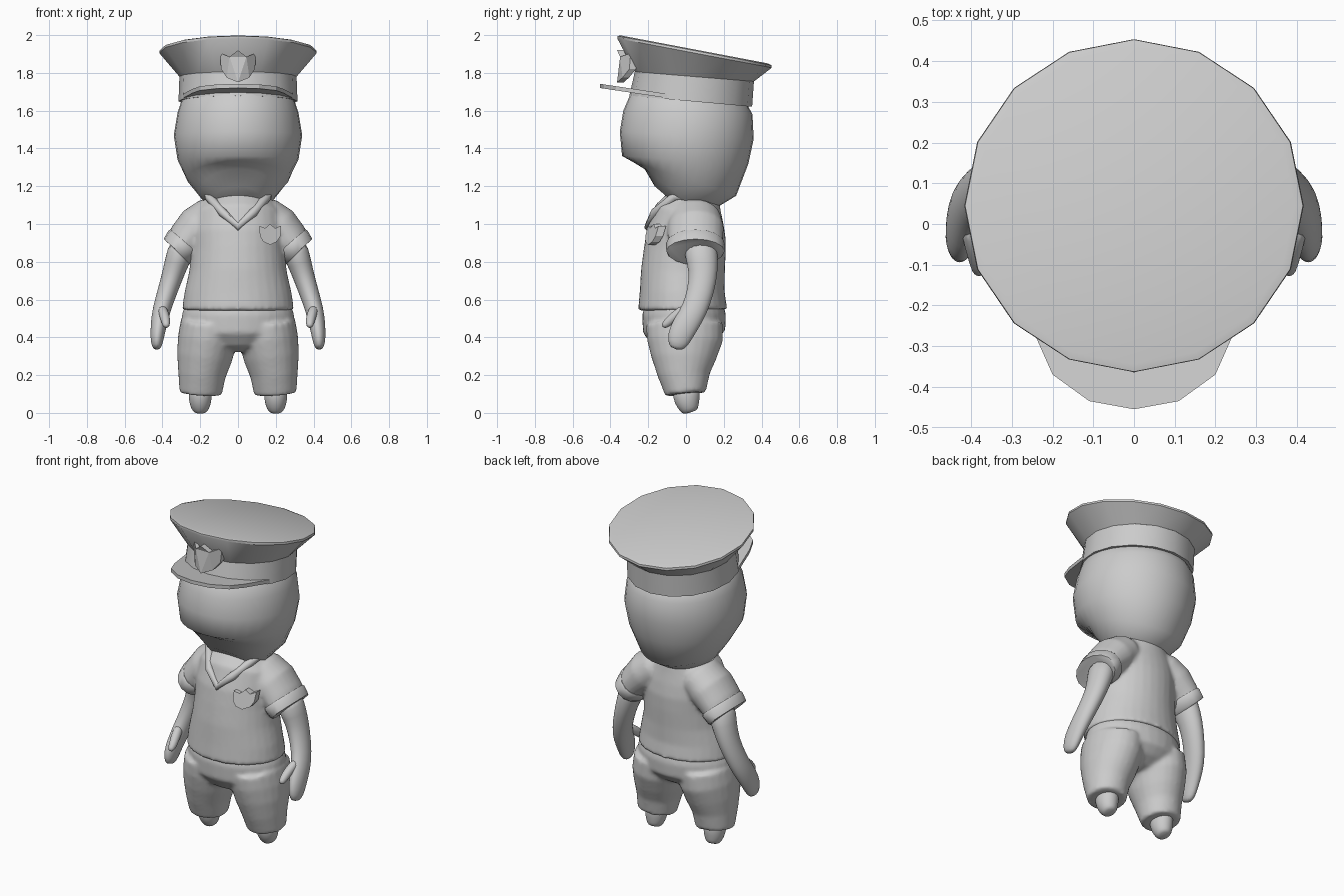
import bpy, bmesh, math
from mathutils import Vector

cube = bpy.data.objects.get("Cube")
if cube:
    bpy.data.objects.remove(cube)

clay = bpy.data.materials.new("clay_grey")
clay.use_nodes = True
clay.diffuse_color = (0.6, 0.6, 0.6, 1)
clay.node_tree.nodes["Principled BSDF"].inputs["Base Color"].default_value = (0.6, 0.6, 0.6, 1)


def finish(name, bm, angle=40):
    bmesh.ops.recalc_face_normals(bm, faces=bm.faces)
    mesh = bpy.data.meshes.new(name)
    bm.to_mesh(mesh)
    bm.free()
    mesh.materials.append(clay)
    mesh.shade_smooth()
    mesh.set_sharp_from_angle(angle=math.radians(angle))
    obj = bpy.data.objects.new(name, mesh)
    bpy.context.scene.collection.objects.link(obj)
    return obj


def loft(bm, rings, n=20, side=1, slopes=None):
    """Skin elliptical rings (x, y, z, half width, half depth) along their path."""
    centres = [Vector(r[:3]) for r in rings]
    loops = []
    for i, (x, y, z, a, b) in enumerate(rings):
        if slopes:
            across, deep = Vector((1, 0, 0)), Vector((0, 1, slopes[i]))
        else:
            t = centres[min(i + 1, len(rings) - 1)] - centres[max(i - 1, 0)]
            across = Vector((0, 1, 0)).cross(t).normalized()
            deep = t.cross(across).normalized()
        loop = []
        for k in range(n):
            ang = math.tau * k / n
            p = centres[i] + across * a * math.cos(ang) + deep * b * math.sin(ang)
            loop.append(bm.verts.new((p.x * side, p.y, p.z)))
        loops.append(loop)
    for low, high in zip(loops, loops[1:]):
        for k in range(n):
            m = (k + 1) % n
            bm.faces.new((low[k], low[m], high[m], high[k]))
    bm.faces.new(loops[0])
    bm.faces.new(loops[-1])


def part(name, rings, n=20, mirror=False, subdiv=0, slopes=None, angle=40):
    bm = bmesh.new()
    loft(bm, rings, n, 1, slopes)
    obj = finish(name, bm, angle)
    if mirror:
        obj.modifiers.new("mirror", 'MIRROR')
    if subdiv:
        obj.modifiers.new("subdivide", 'SUBSURF').levels = subdiv
        obj.modifiers["subdivide"].render_levels = subdiv
    return obj


def blended(name, core, limb):
    """Fuse a central volume and a mirrored pair of limbs into one soft surface."""
    bm = bmesh.new()
    loft(bm, core, 32)
    for side in (1, -1):
        loft(bm, limb, 24, side)
    obj = finish(name, bm)
    remesh = obj.modifiers.new("fuse", 'REMESH')
    remesh.mode = 'VOXEL'
    remesh.voxel_size = 0.012
    remesh.use_smooth_shade = True
    soft = obj.modifiers.new("soften", 'SMOOTH')
    soft.factor, soft.iterations = 0.5, 5
    return obj


def plate(name, outline, offset):
    """Closed outline of points, thickened by an offset vector."""
    bm = bmesh.new()
    face = bm.faces.new([bm.verts.new(p) for p in outline])
    ext = bmesh.ops.extrude_face_region(bm, geom=[face])["geom"]
    verts = [g for g in ext if isinstance(g, bmesh.types.BMVert)]
    bmesh.ops.translate(bm, verts=verts, vec=offset)
    bmesh.ops.triangulate(bm, faces=[f for f in bm.faces if len(f.verts) > 4])
    return finish(name, bm, 20)


def mirrored(half):
    return half + [(-x, z) for x, z in reversed(half) if x > 0]


# Head and neck
part("head", [(0, -.09, 1.135, .12, .10), (0, -.06, 1.17, .20, .20),
              (0, -.01, 1.24, .27, .29), (0, -.004, 1.34, .32, .335),
              (0, .004, 1.47, .34, .355), (0, .01, 1.59, .32, .342),
              (0, .01, 1.68, .29, .30), (0, .02, 1.74, .2, .2)], 32, angle=60)
part("neck", [(0, .05, 1.04, .14, .13), (0, .04, 1.25, .14, .13)])

# Peaked cap: leaning band, flared crown, visor
part("cap_band", [(0, .025, 1.65, .315, .325), (0, .045, 1.785, .31, .315)], 16,
     slopes=(-.09, -.08), angle=30)
part("cap_crown", [(0, .045, 1.78, .31, .315), (0, .045, 1.905, .417, .409),
                   (0, .045, 1.918, .415, .408), (0, .045, 1.924, .395, .39)], 16,
     slopes=(-.08, -.19, -.19, -.19), angle=35)
visor = mirrored([(.29, -.1), (.24, -.28), (.2, -.37), (.11, -.435), (0, -.455)])
plate("cap_visor", [(x, y, 1.742 - .15 * (y + .455)) for x, y in visor], (0, 0, -.022))

# Shield badges on cap and chest
shield = mirrored([(0, .92), (.045, .885), (.095, .905), (.09, .82), (.06, .775), (0, .75)][::-1])
shield = [p for i, p in enumerate(shield) if i == 0 or p != shield[i - 1]]
plate("cap_badge", [(x, -.365 + 8 * x * x, z + 1) for x, z in shield], (0, .035, 0))
plate("chest_badge", [(.17 + x * .6, -.186 + x * .3 + (z - .835) * .18, .945 + (z - .835) * .65)
                      for x, z in shield], (0, .04, 0))

# Shirt with sleeves, cuffs and collar
blended("shirt",
        [(0, -.018, .545, .297, .236), (0, -.02, .64, .283, .225), (0, -.016, .75, .258, .222),
         (0, -.006, .86, .248, .217), (0, .002, .95, .25, .21), (0, .018, 1.05, .235, .188),
         (0, .05, 1.12, .18, .145), (0, .06, 1.155, .14, .12)],
        [(.08, .04, 1.06, .08, .11), (.14, .045, 1.03, .115, .14), (.21, .05, .98, .12, .15),
         (.27, .05, .915, .107, .147), (.305, .05, .87, .095, .145)])
part("sleeve_cuff", [(.278, .05, .902, .105, .15), (.284, .05, .895, .11, .156),
                     (.318, .05, .855, .1, .154), (.322, .05, .851, .094, .148)], 16, mirror=True)

path = [(0, -.198, .985), (.08, -.165, 1.06), (.155, -.06, 1.145),
        (.165, .05, 1.165), (.11, .15, 1.155), (0, .185, 1.15)]
path += [(-x, y, z) for x, y, z in path[-2:0:-1]]
curve = bpy.data.curves.new("collar", 'CURVE')
curve.dimensions = '3D'
curve.bevel_depth = .024
curve.bevel_resolution = 1
spline = curve.splines.new('POLY')
spline.points.add(len(path) - 1)
for point, co in zip(spline.points, path):
    point.co = (*co, 1)
spline.use_cyclic_u = True
curve.materials.append(clay)
bpy.context.scene.collection.objects.link(bpy.data.objects.new("collar", curve))

# Arms and thumbs
part("arm", [(.285, .07, .91, .08, .1), (.327, .09, .79, .064, .082), (.355, .09, .70, .056, .075),
             (.395, .06, .58, .05, .07), (.413, .025, .51, .047, .07), (.425, -.025, .43, .04, .07),
             (.43, -.045, .37, .033, .058), (.43, -.052, .335, .018, .03)], 16,
     mirror=True, subdiv=1, angle=180)
part("thumb", [(.405, .01, .56, .028, .03), (.388, -.06, .512, .027, .028),
               (.38, -.1, .475, .024, .024), (.38, -.125, .455, .014, .014)], 12,
     mirror=True, subdiv=1, angle=180)

# Shorts and feet
blended("shorts",
        [(0, -.01, .60, .27, .20), (0, -.01, .52, .298, .222), (0, -.01, .43, .29, .218),
         (0, -.005, .37, .22, .17), (0, 0, .335, .1, .1)],
        [(.15, -.008, .47, .155, .205), (.163, -.006, .38, .157, .2), (.178, -.012, .29, .146, .172),
         (.191, -.012, .2, .126, .138), (.198, -.002, .1, .112, .108)])
part("foot", [(.2, 0, .16, .062, .075), (.2, .002, .08, .064, .074), (.2, .012, .04, .055, .06),
              (.2, .022, .012, .042, .046), (.2, .025, .002, .025, .03)], 16,
     mirror=True, subdiv=1, angle=180)
